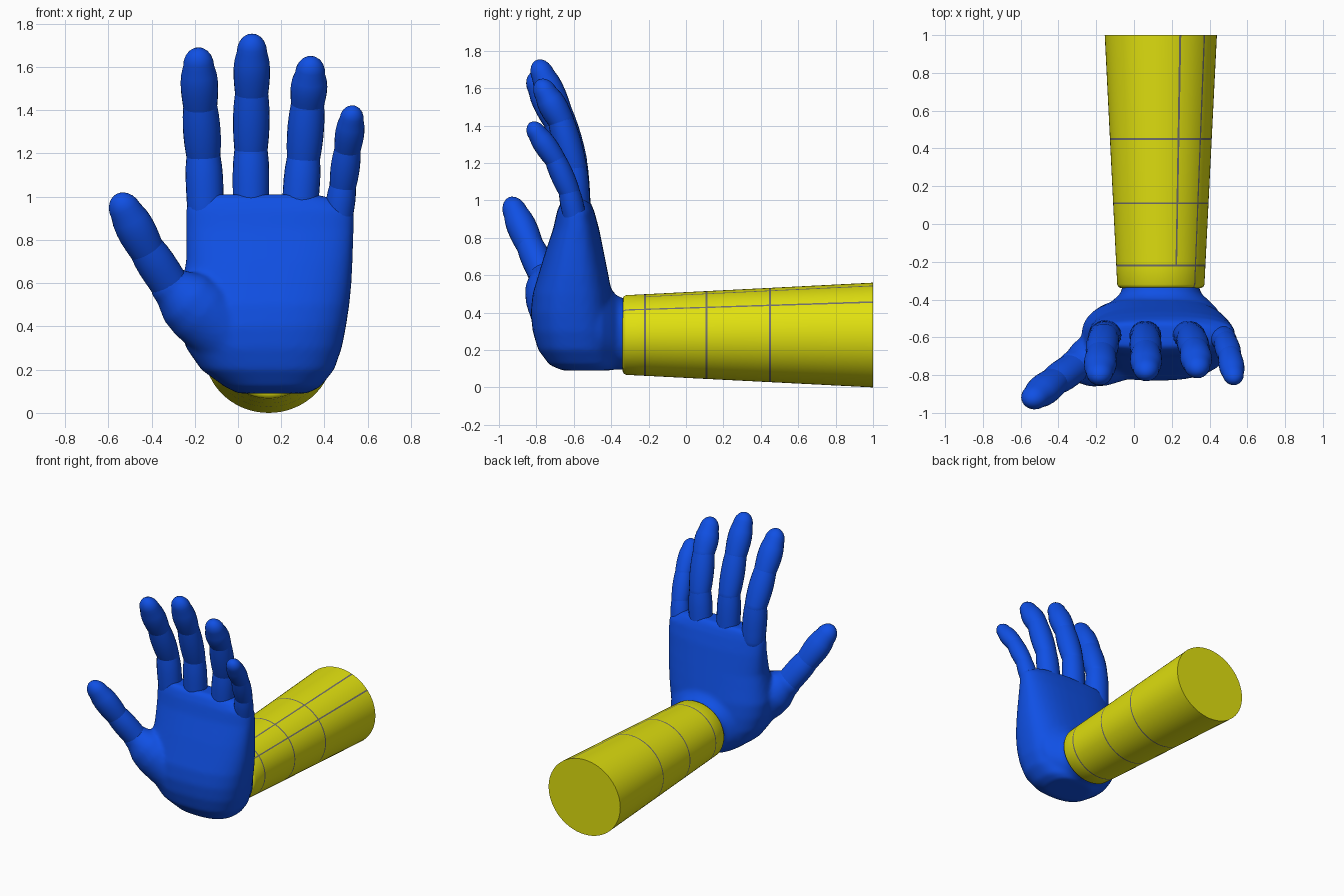
import bpy, bmesh, math
from mathutils import Vector

cube = bpy.data.objects.get("Cube")
if cube:
    bpy.data.objects.remove(cube)


def material(name, color):
    m = bpy.data.materials.new(name)
    m.use_nodes = True
    m.diffuse_color = (*color, 1)
    bsdf = next(n for n in m.node_tree.nodes if n.type == 'BSDF_PRINCIPLED')
    bsdf.inputs["Base Color"].default_value = (*color, 1)
    bsdf.inputs["Roughness"].default_value = 0.6
    return m


BLUE = material("glove blue", (0.005, 0.08, 0.78))
YELLOW = material("sleeve yellow", (0.75, 0.75, 0.005))
GREY = material("seam grey", (0.16, 0.16, 0.15))


def finish(name, bm, mats, angle=50):
    bmesh.ops.recalc_face_normals(bm, faces=bm.faces)
    mesh = bpy.data.meshes.new(name)
    bm.to_mesh(mesh)
    bm.free()
    for m in mats:
        mesh.materials.append(m)
    mesh.shade_smooth()
    mesh.set_sharp_from_angle(angle=math.radians(angle))
    ob = bpy.data.objects.new(name, mesh)
    bpy.context.scene.collection.objects.link(ob)
    return ob


def loft(bm, rings, rule=None):
    """Bridge closed rings of points and cap both ends."""
    vs = [[bm.verts.new(p) for p in ring] for ring in rings]
    n = len(vs[0])
    for i in range(len(vs) - 1):
        for j in range(n):
            k = (j + 1) % n
            f = bm.faces.new((vs[i][j], vs[i][k], vs[i + 1][k], vs[i + 1][j]))
            if rule:
                f.material_index = rule(i, j)
    bm.faces.new(vs[0][::-1])
    bm.faces.new(vs[-1])


def superellipse(cu, cv, ru, rv, power, n=40):
    """Points of a rounded outline in a plane."""
    pts = []
    for j in range(n):
        c, s = math.cos(math.tau * j / n), math.sin(math.tau * j / n)
        pts.append((cu + ru * math.copysign(abs(c) ** (2 / power), c),
                    cv + rv * math.copysign(abs(s) ** (2 / power), s)))
    return pts


def phalanx(bm, a, b, ra, rm, rb, cap=1.0, depth=0.9, n=24):
    """Barrel with rounded ends; its width lies across x."""
    a, b = Vector(a), Vector(b)
    axis = (b - a).normalized()
    side = (Vector((1, 0, 0)) - axis * axis.x).normalized()
    front = axis.cross(side)
    length = (b - a).length
    profile = []
    for i in range(6):
        t = math.radians(8 + 82 * i / 5)
        profile.append((-ra * math.cos(t), ra * math.sin(t)))
    for t in (0.2, 0.4, 0.6, 0.8):
        bulge = 4 * t * (1 - t)
        profile.append((t * length, (ra + (rb - ra) * t) * (1 - bulge) + rm * bulge))
    for i in range(6):
        t = math.radians(90 - 82 * i / 5)
        profile.append((length + cap * rb * math.cos(t), rb * math.sin(t)))
    loft(bm, [[a + axis * s + side * (r * math.cos(math.tau * j / n))
               + front * (r * depth * math.sin(math.tau * j / n))
               for j in range(n)] for s, r in profile])


def digit(name, joints, radius, depth):
    """Chain of phalanges; the last joint is the very tip."""
    bm = bmesh.new()
    pts = [Vector(p) for p in joints]
    cap = 1.25
    tip_r = radius * 0.84
    pts[-1] -= (pts[-1] - pts[-2]).normalized() * tip_r * cap
    for i in range(len(pts) - 1):
        last = i == len(pts) - 2
        phalanx(bm, pts[i], pts[i + 1], radius * (1.0 if i == 0 else 0.93),
                radius * 1.02, tip_r if last else radius * 0.92,
                cap if last else 1.0, depth)
    return finish(name, bm, [BLUE])


# Forearm sleeve: tapered, with narrow seam faces
seam_rings = (-0.22, 0.11, 0.45)
seam_angles = (39, 69.7)
ys = [-0.34, -0.333, -0.32]
for y in seam_rings:
    ys += [y - 0.005, y + 0.005]
ys.append(1.0)
angles = [a for a in range(0, 360, 6) if all(abs(a - s) > 2 for s in seam_angles)]
for s in seam_angles:
    angles += [s - 1.1, s + 1.1]
angles.sort()


def sleeve_ring(y, i):
    t = (y + 0.34) / 1.34
    inset = (0.02, 0.006, 0)[min(i, 2)]
    rx, rz = 0.23 + 0.067 * t - inset, 0.212 + 0.068 * t - inset
    return [(0.142 + rx * math.cos(math.radians(a)), y,
             0.28 + rz * math.sin(math.radians(a))) for a in angles]


def sleeve_colour(i, j):
    if any(abs((ys[i] + ys[i + 1]) / 2 - y) < 0.001 for y in seam_rings):
        return 1
    for s in seam_angles:
        if abs(angles[j] - (s - 1.1)) < 0.01:
            return 1 if s < 50 or ys[i] > -0.23 else 0
    return 0


bm = bmesh.new()
loft(bm, [sleeve_ring(y, i) for i, y in enumerate(ys)], sleeve_colour)
finish("forearm_sleeve", bm, [YELLOW, GREY], 40)

# Palm: stacked outlines (z, x min, x max, y front, y back)
palm_sections = [
    (0.09, 0.00, 0.32, -0.66, -0.40),
    (0.12, -0.06, 0.38, -0.73, -0.38),
    (0.20, -0.17, 0.445, -0.79, -0.38),
    (0.30, -0.24, 0.48, -0.82, -0.38),
    (0.40, -0.27, 0.50, -0.83, -0.385),
    (0.50, -0.28, 0.515, -0.82, -0.395),
    (0.60, -0.26, 0.525, -0.79, -0.415),
    (0.70, -0.24, 0.53, -0.76, -0.435),
    (0.85, -0.24, 0.535, -0.71, -0.465),
    (0.94, -0.24, 0.535, -0.69, -0.49),
    (0.99, -0.23, 0.45, -0.67, -0.51),
    (1.01, -0.21, 0.36, -0.65, -0.53),
]
bm = bmesh.new()
loft(bm, [[(u, v, z) for u, v in superellipse((x0 + x1) / 2, (y0 + y1) / 2,
                                              (x1 - x0) / 2, (y1 - y0) / 2, 2.6)]
          for z, x0, x1, y0, y1 in palm_sections])
# Wrist flaring into the palm
loft(bm, [[(u, y, v) for u, v in superellipse(0.142, z, rx, rz, 2.2)]
          for y, z, rx, rz in ((-0.32, 0.285, 0.205, 0.19), (-0.365, 0.29, 0.21, 0.195),
                               (-0.40, 0.31, 0.25, 0.215), (-0.45, 0.34, 0.30, 0.25),
                               (-0.52, 0.36, 0.33, 0.26))])
# Thumb mound
phalanx(bm, (0.0, -0.66, 0.32), (-0.31, -0.755, 0.585), 0.17, 0.16, 0.097)
palm = finish("palm", bm, [BLUE])
remesh = palm.modifiers.new("merge", 'REMESH')
remesh.mode = 'VOXEL'
remesh.voxel_size = 0.014
remesh.use_smooth_shade = True
smooth = palm.modifiers.new("soften", 'SMOOTH')
smooth.factor = 0.5
smooth.iterations = 8

# Fingers and thumb
digit("index_finger", [(-0.15, -0.585, 0.94), (-0.16, -0.60, 1.19),
                       (-0.175, -0.69, 1.42), (-0.185, -0.825, 1.685)], 0.085, 0.9)
digit("middle_finger", [(0.06, -0.585, 0.94), (0.06, -0.60, 1.22),
                        (0.063, -0.68, 1.48), (0.065, -0.80, 1.75)], 0.083, 0.9)
digit("ring_finger", [(0.285, -0.585, 0.93), (0.303, -0.60, 1.18),
                      (0.322, -0.67, 1.43), (0.34, -0.79, 1.645)], 0.083, 0.9)
digit("little_finger", [(0.462, -0.59, 0.89), (0.485, -0.625, 1.05),
                        (0.507, -0.70, 1.22), (0.533, -0.835, 1.415)], 0.066, 0.92)
digit("thumb", [(-0.31, -0.755, 0.585), (-0.425, -0.835, 0.76),
                (-0.56, -0.945, 1.01)], 0.089, 0.88)
